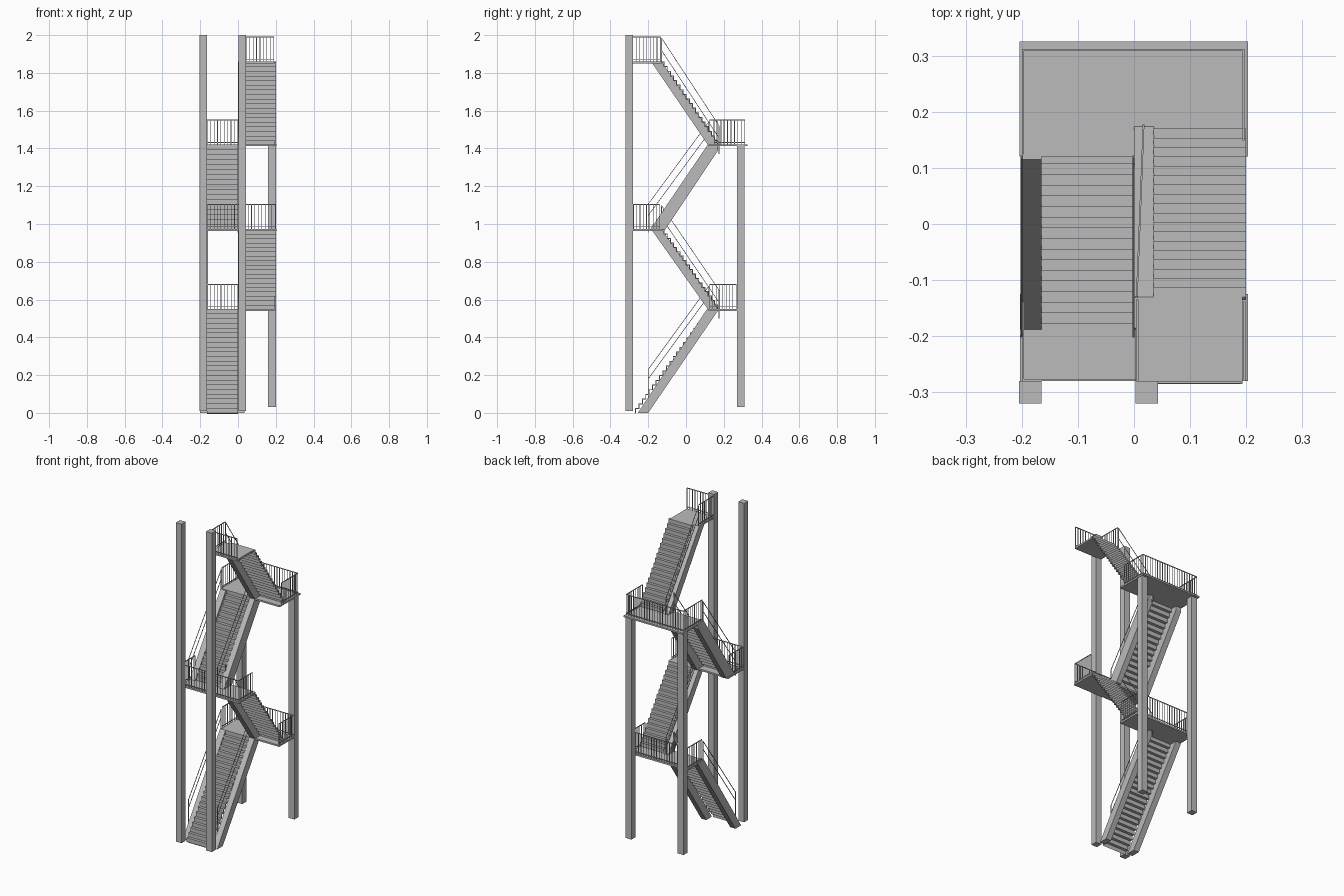
import bpy, bmesh, math
from mathutils import Vector

cube = bpy.data.objects.get("Cube")
if cube:
    bpy.data.objects.remove(cube, do_unlink=True)

grey = bpy.data.materials.new("light_grey_steel")
grey.use_nodes = True
grey.diffuse_color = (0.5, 0.5, 0.5, 1)
grey.node_tree.nodes["Principled BSDF"].inputs["Base Color"].default_value = (0.5, 0.5, 0.5, 1)


def finish(name, bm, flip=False):
    bmesh.ops.recalc_face_normals(bm, faces=bm.faces)
    if flip:
        bmesh.ops.reverse_faces(bm, faces=bm.faces)
    mesh = bpy.data.meshes.new(name)
    bm.to_mesh(mesh)
    bm.free()
    mesh.materials.append(grey)
    obj = bpy.data.objects.new(name, mesh)
    bpy.context.collection.objects.link(obj)


def add_box(bm, lo, hi):
    lo, hi = Vector(lo), Vector(hi)
    verts = bmesh.ops.create_cube(bm, size=1)["verts"]
    for v in verts:
        v.co = (lo + hi) / 2 + v.co * (hi - lo)


def box(name, lo, hi):
    bm = bmesh.new()
    add_box(bm, lo, hi)
    finish(name, bm)


def extrude_profile(name, profile, x0, x1, flip=False):
    """Extrude a side profile of (y, z) points across x."""
    bm = bmesh.new()
    face = bm.faces.new([bm.verts.new((x0, y, z)) for y, z in profile])
    moved = bmesh.ops.extrude_face_region(bm, geom=[face])["geom"]
    for v in moved:
        if isinstance(v, bmesh.types.BMVert):
            v.co.x = x1
    finish(name, bm, flip)


def add_bar(bm, a, b, t=0.004):
    """Thin square bar between two points."""
    a, b = Vector(a), Vector(b)
    d = b - a
    verts = bmesh.ops.create_cube(bm, size=1)["verts"]
    turn = d.to_track_quat('Z', 'Y')
    for v in verts:
        v.co = (a + b) / 2 + turn @ Vector((v.co.x * t, v.co.y * t, v.co.z * d.length))


def steps(name, x0, x1, start, end, count):
    """Folded sheet of risers and treads."""
    dy, dz = (end[0] - start[0]) / count, (end[1] - start[1]) / count
    top = [start]
    for i in range(count):
        y, z = start[0] + i * dy, start[1] + (i + 1) * dz
        top += [(y, z), (y + dy, z)]
    t = math.copysign(0.005, dy)
    under = [(y + t, z - 0.005) for y, z in reversed(top)]
    extrude_profile(name, top + under, x0, x1)


def guard(name, path, z, height=0.13):
    """Landing railing with closely spaced uprights along a path of (x, y)."""
    bm = bmesh.new()
    for (xa, ya), (xb, yb) in zip(path, path[1:]):
        a, b = Vector((xa, ya, z)), Vector((xb, yb, z))
        for h in (0.012, height):
            add_bar(bm, a + Vector((0, 0, h)), b + Vector((0, 0, h)))
        n = max(2, round((b - a).length / 0.018))
        for i in range(n + 1):
            p = a.lerp(b, i / n)
            add_bar(bm, p, p + Vector((0, 0, height)), 0.003)
    finish(name, bm)


def handrail(name, xa, xb, start, end, gap):
    """Two sloping rails with a newel at each end."""
    bm = bmesh.new()
    a, b = Vector((xa, *start)), Vector((xb, *end))
    for h in (0, gap):
        drop = Vector((0, 0, h))
        add_bar(bm, a - drop, b - drop, 0.003)
    for p in (a, b):
        add_bar(bm, p - Vector((0, 0, 0.15)), p)
    finish(name, bm)


# Posts
for side, x in (("right", -0.205), ("middle", 0.003)):
    box(f"front_post_{side}", (x, -0.32, 0.01), (x + 0.04, -0.28, 2))
for side, x in (("right", -0.2), ("left", 0.16)):
    box(f"back_post_{side}", (x, 0.27, 0.03), (x + 0.04, 0.31, 1.413))

# Landings
box("lower_back_landing", (-0.2, 0.12, 0.54), (0.2, 0.27, 0.55))
box("upper_back_landing", (-0.204, 0.12, 1.412), (0.203, 0.325, 1.422))
box("middle_front_landing", (-0.203, -0.28, 0.963), (0.203, -0.125, 0.973))
box("top_landing", (0.003, -0.285, 1.85), (0.193, -0.13, 1.86))

# Landing railings
guard("lower_back_railing", [(-0.197, 0.125), (-0.197, 0.266), (0.195, 0.266), (0.195, 0.125)], 0.55)
guard("upper_back_railing", [(-0.198, 0.125), (-0.198, 0.31), (0.195, 0.31), (0.195, 0.15)], 1.42)
guard("middle_front_railing", [(-0.198, -0.14), (-0.198, -0.278), (0.197, -0.278), (0.197, -0.14)], 0.973)
guard("top_railing", [(0.006, -0.135), (0.006, -0.282), (0.19, -0.282)], 1.86)

# Flights rising to the back
steps("first_flight_steps", -0.165, 0, (-0.27, 0), (0.13, 0.55), 22)
steps("third_flight_steps", -0.165, 0, (-0.178, 0.97), (0.145, 1.422), 17)
first = [(-0.255, 0), (-0.2, 0), (0.172, 0.545), (0.112, 0.55)]
third = [(-0.19, 0.97), (-0.11, 0.97), (0.17, 1.39), (0.17, 1.42), (0.115, 1.42)]
for name, profile in (("first", first), ("third", third)):
    extrude_profile(f"{name}_flight_outer_stringer", profile, -0.202, -0.165, flip=True)
    extrude_profile(f"{name}_flight_inner_stringer", profile, 0, 0.035)
for side, x in (("outer", -0.2), ("inner", -0.001)):
    handrail(f"first_flight_{side}_handrail", x, x, (-0.2, 0.23), (0.12, 0.67), 0.05)
    handrail(f"third_flight_{side}_handrail", x, x, (-0.2, 1.105), (0.12, 1.54), 0.06)

# Flights rising to the front
for name, z0, z1 in (("second", 0.55, 0.973), ("fourth", 1.42, 1.86)):
    steps(f"{name}_flight_steps", 0.035, 0.2, (0.17, z0), (-0.13, z1), 18)
    extrude_profile(f"{name}_flight_stringer",
                    [(0.175, z0), (0.115, z0), (-0.185, z1), (-0.13, z1)], 0, 0.036)
    handrail(f"{name}_flight_handrail", 0.017, 0.005, (0.175, z0 + 0.1), (-0.13, z1 + 0.125), 0.065)
